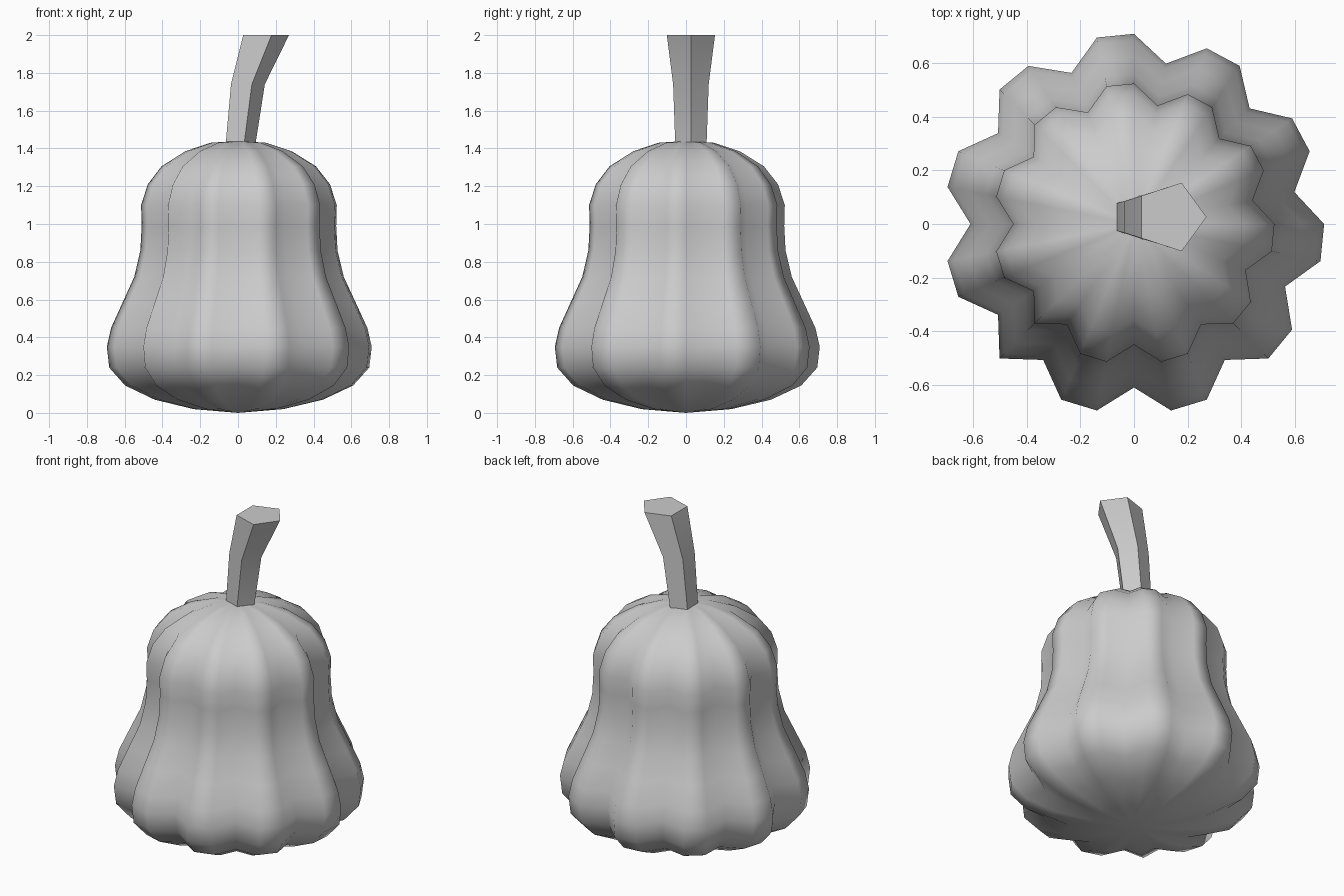
import bpy
import bmesh
from math import cos, sin, tau

if "Cube" in bpy.data.objects:
    bpy.data.objects.remove(bpy.data.objects["Cube"])


def make_object(name, bm, smooth_angle=None):
    bmesh.ops.recalc_face_normals(bm, faces=bm.faces)
    mesh = bpy.data.meshes.new(name)
    bm.to_mesh(mesh)
    bm.free()
    ob = bpy.data.objects.new(name, mesh)
    bpy.context.collection.objects.link(ob)
    bpy.ops.object.select_all(action='DESELECT')
    ob.select_set(True)
    bpy.context.view_layer.objects.active = ob
    if smooth_angle is None:
        bpy.ops.object.shade_smooth()
    else:
        bpy.ops.object.shade_smooth_by_angle(angle=smooth_angle)
    return ob


def bridge(bm, lower, upper):
    n = len(lower)
    for i in range(n):
        j = (i + 1) % n
        bm.faces.new((lower[i], lower[j], upper[j], upper[i]))


# Gourd body: 32-sided lathe with every third meridian pulled inwards as a groove
SIDES = 32
GROOVE = 0.86
grooves = {1, 4, 7, 10, 13, 16, 19, 21, 24, 27, 30}
profile = [(0.24, 0.02), (0.45, 0.07), (0.61, 0.145), (0.695, 0.24),
           (0.708, 0.35), (0.685, 0.45), (0.625, 0.58), (0.56, 0.72),
           (0.527, 0.86), (0.52, 0.99), (0.523, 1.10), (0.487, 1.21),
           (0.413, 1.305), (0.285, 1.385), (0.148, 1.43)]
bm = bmesh.new()
rings = []
for r, z in profile:
    ring = []
    for i in range(SIDES):
        a = tau * i / SIDES
        k = r * (GROOVE if i in grooves else 1.0)
        ring.append(bm.verts.new((k * cos(a), k * sin(a), z)))
    rings.append(ring)
for low, high in zip(rings, rings[1:]):
    bridge(bm, low, high)
for ring, z in ((rings[0], 0.0), (rings[-1], 1.44)):
    pole = bm.verts.new((0, 0, z))
    for i in range(SIDES):
        bm.faces.new((ring[i], ring[(i + 1) % SIDES], pole))
make_object("gourd_body", bm)

# Stem: five-sided, leaning to +x and widening to the cut top
stem_path = [(0.005, 1.42, 0.087), (0.043, 1.74, 0.099), (0.136, 2.0, 0.134)]
bm = bmesh.new()
rings = []
for x, z, r in stem_path:
    rings.append([bm.verts.new((x + r * cos(tau * i / 5), 0.026 + r * sin(tau * i / 5), z))
                  for i in range(5)])
for low, high in zip(rings, rings[1:]):
    bridge(bm, low, high)
bm.faces.new(rings[0])
bm.faces.new(rings[-1])
make_object("stem", bm, 0.7)
